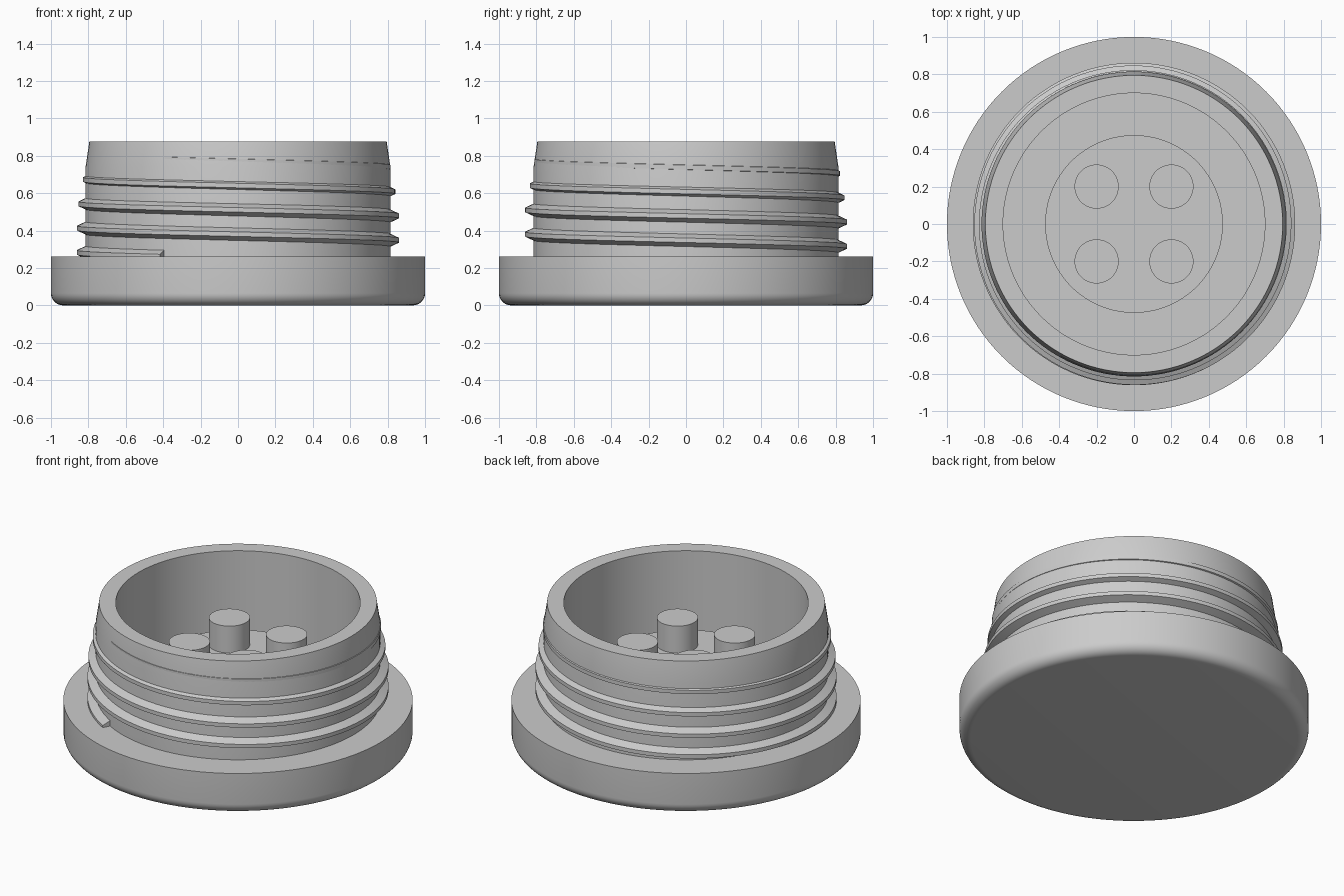
import bpy, bmesh, math

if "Cube" in bpy.data.objects:
    bpy.data.objects.remove(bpy.data.objects["Cube"])

GREY = (0.6, 0.6, 0.6, 1.0)
mat = bpy.data.materials.new("plain grey")
mat.use_nodes = True
mat.diffuse_color = GREY
mat.node_tree.nodes["Principled BSDF"].inputs["Base Color"].default_value = GREY


def finish(name, bm, angle=30):
    """Turn a bmesh into a smooth-shaded object with sharp creases kept."""
    bmesh.ops.recalc_face_normals(bm, faces=bm.faces)
    mesh = bpy.data.meshes.new(name)
    bm.to_mesh(mesh)
    bm.free()
    mesh.materials.append(mat)
    obj = bpy.data.objects.new(name, mesh)
    bpy.context.collection.objects.link(obj)
    bpy.ops.object.select_all(action='DESELECT')
    obj.select_set(True)
    bpy.context.view_layer.objects.active = obj
    bpy.ops.object.shade_smooth_by_angle(angle=math.radians(angle))
    return obj


def lathe(name, profile, steps=128):
    """Spin an (r, z) profile, starting and ending on the axis."""
    bm = bmesh.new()
    verts = [bm.verts.new((r, 0, z)) for r, z in profile]
    edges = [bm.edges.new(pair) for pair in zip(verts, verts[1:])]
    bmesh.ops.spin(bm, geom=verts + edges, cent=(0, 0, 0), axis=(0, 0, 1),
                   angle=math.tau, steps=steps, use_duplicate=False)
    bmesh.ops.remove_doubles(bm, verts=bm.verts, dist=0.0005)
    return finish(name, bm)


# Flanged body: rounded base, tapered neck, hollow inside with a raised boss
BASE_TOP, RIM_TOP, FLOOR, BOSS_TOP = 0.26, 0.875, 0.26, 0.48
FILLET = 0.065
profile = [(0, 0)]
for i in range(9):
    a = math.pi / 2 * i / 8
    profile.append((1 - FILLET + FILLET * math.sin(a), FILLET - FILLET * math.cos(a)))
profile += [(1, BASE_TOP), (0.815, BASE_TOP), (0.815, 0.74), (0.795, RIM_TOP),
            (0.7, RIM_TOP), (0.7, FLOOR), (0.475, FLOOR), (0.475, BOSS_TOP), (0, BOSS_TOP)]
lathe("plug_body", profile)

# Four pins standing on the boss
for side_x, x in (("left", 0.2), ("right", -0.2)):
    for side_y, y in (("front", -0.2), ("back", 0.2)):
        pin = lathe(f"pin_{side_y}_{side_x}",
                    [(0, BOSS_TOP - 0.01), (0.118, BOSS_TOP - 0.01), (0.118, 0.65), (0, 0.65)], 48)
        pin.location = (x, y, 0)

# Screw thread: a trapezoid swept along a helix that sinks into the neck at the top
PITCH, TURNS, PER_TURN = 0.13, 4, 128
START_ANGLE, START_Z = math.radians(241), 0.261
bm = bmesh.new()
rings = []
for i in range(TURNS * PER_TURN + 1):
    turn = i / PER_TURN
    angle = START_ANGLE - turn * math.tau
    z = START_Z + turn * PITCH
    crest = 0.862 - 0.19 * max(0, z - 0.5)
    section = ((crest - 0.065, -0.042), (crest, -0.012), (crest, 0.012), (crest - 0.065, 0.042))
    rings.append([bm.verts.new((r * math.cos(angle), r * math.sin(angle), z + dz))
                  for r, dz in section])
for a, b in zip(rings, rings[1:]):
    for j in range(4):
        k = (j + 1) % 4
        bm.faces.new((a[j], a[k], b[k], b[j]))
bm.faces.new(rings[0])
bm.faces.new(rings[-1])
finish("screw_thread", bm)
